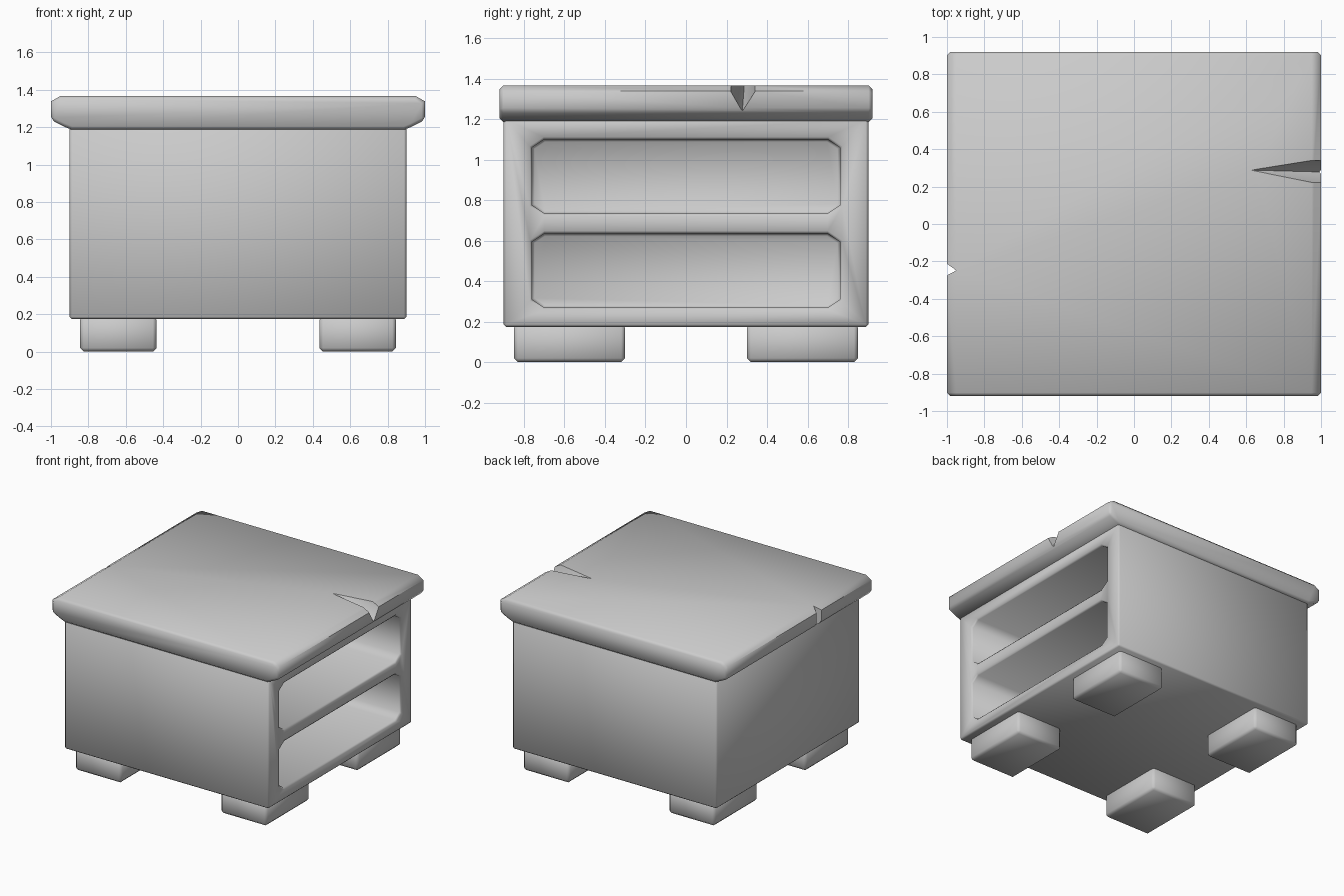
import bpy, bmesh
from math import radians

if "Cube" in bpy.data.objects:
    bpy.data.objects.remove(bpy.data.objects["Cube"])


def hull(name, points):
    """Closed convex mesh object around the given points."""
    bm = bmesh.new()
    for p in points:
        bm.verts.new(p)
    bmesh.ops.convex_hull(bm, input=bm.verts[:])
    bmesh.ops.dissolve_limit(bm, angle_limit=0.01, verts=bm.verts[:], edges=bm.edges[:])
    bmesh.ops.recalc_face_normals(bm, faces=bm.faces[:])
    mesh = bpy.data.meshes.new(name)
    bm.to_mesh(mesh)
    bm.free()
    ob = bpy.data.objects.new(name, mesh)
    bpy.context.collection.objects.link(ob)
    return ob


def box(name, x, y, z):
    return hull(name, [(a, b, c) for a in x for b in y for c in z])


def activate(ob):
    bpy.ops.object.select_all(action='DESELECT')
    ob.select_set(True)
    bpy.context.view_layer.objects.active = ob


def bevel(ob, width, segments=1, angle=60):
    activate(ob)
    m = ob.modifiers.new("bevel", 'BEVEL')
    m.width, m.segments = width, segments
    m.limit_method, m.angle_limit = 'ANGLE', radians(angle)
    bpy.ops.object.modifier_apply(modifier=m.name)


def cut(ob, cutter):
    activate(ob)
    m = ob.modifiers.new("cut", 'BOOLEAN')
    m.operation, m.solver, m.object = 'DIFFERENCE', 'EXACT', cutter
    bpy.ops.object.modifier_apply(modifier=m.name)
    bpy.data.objects.remove(cutter)


def smooth(ob, angle):
    activate(ob)
    bpy.ops.object.shade_smooth_by_angle(angle=radians(angle))


# Cabinet body with two chamfered drawer openings on the right side
body = box("cabinet_body", (-0.9, 0.9), (-0.9, 0.9), (0.175, 1.21))
for z0, z1 in ((0.27, 0.635), (0.735, 1.1)):
    outline = [(s * y, z) for s in (-1, 1)
               for y, z in ((0.76, z0 + 0.04), (0.70, z0), (0.70, z1), (0.76, z1 - 0.04))]
    cut(body, hull("opening_cutter", [(x, y, z) for x in (-0.7, 1.0) for y, z in outline]))
bevel(body, 0.012)
smooth(body, 50)

# Table top with chamfered left and right edges
half = [(0.95, 1.367), (1.0, 1.338), (1.0, 1.238), (0.93, 1.203), (0.89, 1.187)]
top = hull("table_top", [(s * x, y, z) for s in (-1, 1) for x, z in half for y in (-0.92, 0.92)])
bevel(top, 0.018)

# Long split in the right edge, tapering to a point
split = [(0.62, 0.288, 1.37)]
for y in (0.222, 0.34):
    split += [(x, y, z) for x, z in ((0.95, 1.368), (0.95, 1.45), (1.0, 1.335), (1.1, 1.335), (1.1, 1.45))]
split += [(1.0, 0.278, 1.238), (1.1, 0.278, 1.238), (0.62, 0.288, 1.45)]
cut(top, hull("split_cutter", split))

# Small chip through the left edge
cut(top, hull("chip_cutter", [(x, y, z) for z in (1.1, 1.5)
                              for x, y in ((-0.95, -0.248), (-1.05, -0.178), (-1.05, -0.302))]))
smooth(top, 47)

# Four block feet
for sx, side in ((-1, "left"), (1, "right")):
    for sy, end in ((-1, "front"), (1, "back")):
        foot = box(f"{end}_{side}_foot", (sx * 0.435, sx * 0.845), (sy * 0.3, sy * 0.85), (0.0, 0.19))
        bevel(foot, 0.02)
        smooth(foot, 50)
